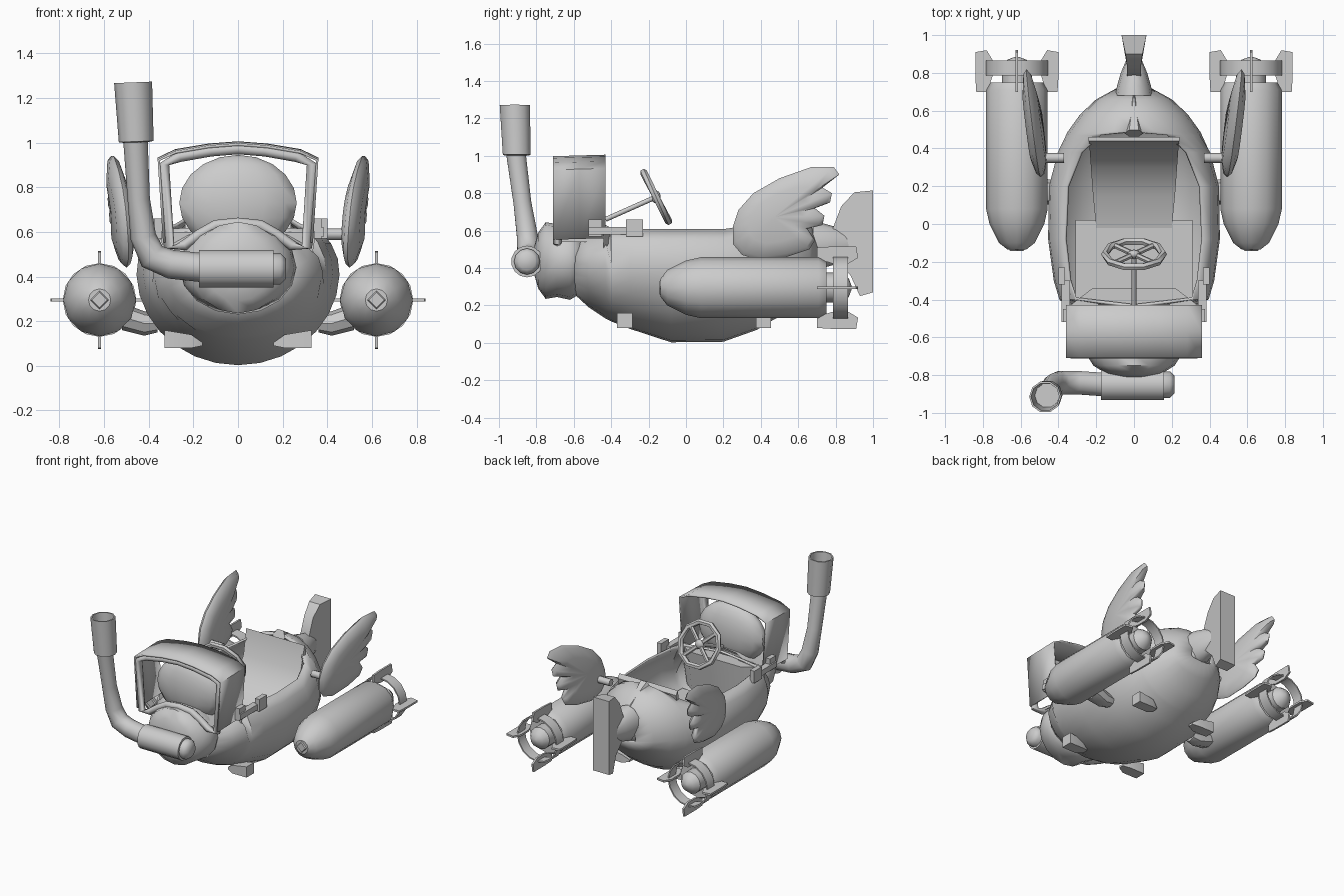
import bpy, bmesh
from math import sin, cos, pi, radians
from mathutils import Vector, Matrix

if "Cube" in bpy.data.objects:
    bpy.data.objects.remove(bpy.data.objects["Cube"])

grey = bpy.data.materials.new("plain_grey")
grey.use_nodes = True
COLOUR = (0.6, 0.6, 0.6, 1)
grey.diffuse_color = COLOUR
grey.node_tree.nodes["Principled BSDF"].inputs["Base Color"].default_value = COLOUR


def finish(name, bm, angle=40):
    bmesh.ops.remove_doubles(bm, verts=bm.verts, dist=0.0005)
    bmesh.ops.recalc_face_normals(bm, faces=bm.faces)
    me = bpy.data.meshes.new(name)
    bm.to_mesh(me)
    bm.free()
    me.materials.append(grey)
    me.shade_smooth()
    me.set_sharp_from_angle(angle=radians(angle))
    ob = bpy.data.objects.new(name, me)
    bpy.context.scene.collection.objects.link(ob)
    return ob


def loft(name, rings, closed=True, caps=True, angle=40):
    bm = bmesh.new()
    rows = [[bm.verts.new(p) for p in r] for r in rings]
    n = len(rows[0])
    for a, b in zip(rows, rows[1:]):
        for i in range(n if closed else n - 1):
            j = (i + 1) % n
            bm.faces.new((a[i], a[j], b[j], b[i]))
    if caps:
        bm.faces.new(rows[0])
        bm.faces.new(rows[-1])
    return finish(name, bm, angle)


def tube(name, path, radii, sides=10, closed=False, angle=50):
    pts = [Vector(p) for p in path]
    n = len(pts)
    rings = []
    for i, p in enumerate(pts):
        a = pts[i - 1] if closed or i else p
        b = pts[(i + 1) % n] if closed or i < n - 1 else p
        d = (b - a).normalized()
        side = d.cross(Vector((0, 1, 0)))
        if side.length < 0.1:
            side = d.cross(Vector((1, 0, 0)))
        side.normalize()
        up = side.cross(d)
        r = radii[i] if isinstance(radii, (list, tuple)) else radii
        rings.append([p + r * (side * cos(2 * pi * k / sides) + up * sin(2 * pi * k / sides))
                      for k in range(sides)])
    if closed:
        rings.append(rings[0])
    return loft(name, rings, caps=not closed, angle=angle)


def oval(cx, y, cz, w, h, n):
    # Ring of points facing along y
    return [(cx + w * cos(2 * pi * k / n), y, cz + h * sin(2 * pi * k / n)) for k in range(n)]


def box(name, lo, hi):
    bm = bmesh.new()
    bmesh.ops.create_cube(bm, size=1)
    lo, hi = Vector(lo), Vector(hi)
    bm.transform(Matrix.Translation((lo + hi) / 2) @ Matrix.Diagonal((*(hi - lo), 1)))
    return finish(name, bm)


def ellipsoid(name, centre, scale, seg=12, rings=8):
    bm = bmesh.new()
    bmesh.ops.create_uvsphere(bm, u_segments=seg, v_segments=rings, radius=1)
    bm.transform(Matrix.Translation(centre) @ Matrix.Diagonal((*scale, 1)))
    return finish(name, bm, 50)


# Hull: stations of y, half width, bottom, top, end angle of the section
stations = [(-.64, .2, .3, .54, 90), (-.52, .33, .19, .6, 90), (-.43, .38, .13, .63, 90),
            (-.4, .395, .115, .735, 38), (-.3, .425, .075, .74, 36), (-.08, .455, .003, .74, 36),
            (.2, .45, .006, .725, 38), (.38, .405, .07, .72, 46), (.47, .36, .125, .74, 60),
            (.49, .35, .135, .74, 90), (.58, .285, .205, .71, 90), (.66, .2, .31, .64, 90),
            (.72, .09, .4, .54, 90)]
rings = []
for y, w, zb, zt, end in stations:
    half = []
    for k in range(11):
        t = radians(-90 + (end + 90) * k / 10)
        half.append((w * cos(t), y, .42 + sin(t) * (zt - .42 if t > 0 else .42 - zb)))
    rings.append([(-x, y, z) for x, y, z in reversed(half)] + half[1:])
hull = loft("hull", rings, closed=False, caps=False, angle=35)
shell = hull.modifiers.new("shell", 'SOLIDIFY')
shell.thickness = .015
shell.offset = -1
ellipsoid("hull_tail_cap", (0, .7, .47), (.1, .03, .08))
tube("rear_deck_spike", [(0, .48, .72), (0, .68, .63)], [.05, .004], 6)

# Cockpit with a curved seat
loft("seat_back", [[(-w, y, z), (w, y, z), (w, y + .02, z - .03), (-w, y + .02, z - .03)]
                   for y, z, w in ((.44, .73, .24), (.4, .55, .235), (.3, .41, .228),
                                   (.15, .32, .217), (-.02, .28, .2))])
box("cockpit_floor", (-.31, -.4, .25), (.31, .02, .28))
loft("dashboard", [[(-.35, -.44, .6), (.35, -.44, .6), (.3, -.44, .3), (-.3, -.44, .3)],
                   [(-.22, -.34, .6), (.22, -.34, .6), (.22, -.38, .3), (-.22, -.38, .3)]])
tilt = Matrix.Translation((0, -.16, .78)) @ Matrix.Rotation(radians(-63), 4, 'X')
tube("steering_column", [(0, -.43, .66), (0, -.16, .78)], .013, 8)
tube("wheel_rim", [tilt @ Vector((.155 * cos(k * pi / 5), .155 * sin(k * pi / 5), 0))
                   for k in range(10)], .02, 6, closed=True)
for k in range(4):
    a = k * pi / 2 + pi / 4
    tube("wheel_spoke", [tilt @ Vector((0, 0, 0)), tilt @ Vector((.15 * cos(a), .15 * sin(a), 0))], .015, 6)
ellipsoid("wheel_hub", (0, -.16, .78), (.035, .025, .035), 8, 6)

# Rounded nose and the blister behind the goggle frame
loft("nose", [oval(0, y, .44, w, h, 16) for y, w, h in
              ((-.81, .07, .08), (-.79, .15, .15), (-.75, .215, .205), (-.69, .252, .195),
               (-.62, .262, .21), (-.57, .24, .18), (-.54, .18, .12))], angle=60)
ellipsoid("windscreen_blister", (0, -.55, .73), (.27, .1, .215), 14, 10)

# Goggle frame: outline from left to right over the top, then over the nose
over = [(.33, .56), (.355, .93), (.28, .965), (.13, .99)]
over = over + [(0, 1.0)] + [(-x, z) for x, z in reversed(over)]
under = [(-.24, .56), (-.17, .61), (-.1, .65), (0, .66), (.1, .65), (.17, .61), (.24, .56)]
tube("goggle_rim", [(x * .935, -.688, z - .028) for x, z in over] +
     [(x, -.688, z - .02) for x, z in under], .024, 8, closed=True)
hood = loft("goggle_hood", [[(x, y, z - .008 + dz) for x, z in over]
                            for y, dz in ((-.71, 0), (-.57, .004), (-.43, .008))],
            closed=False, caps=False, angle=30)
wall = hood.modifiers.new("wall", 'SOLIDIFY')
wall.thickness = .012
wall.offset = 0
loft("goggle_base", [[(x, y, z - .02) for x, z in under] for y in (-.69, -.45)], closed=False, caps=False)
for s in (1, -1):
    for name, y0, y1, z0, z1, x0, x1 in [("strap", -.52, -.3, .58, .62, .34, .385),
                                         ("strap_loop", -.52, -.45, .57, .66, .34, .375),
                                         ("strap_buckle", -.32, -.23, .57, .66, .365, .4)]:
        a, b = sorted((s * x0, s * x1))
        box(name, (a, y0, z0), (b, y1, z1))

# Snorkel with an open cup
tube("snorkel_mouthpiece", [(-.175, -.85, .435), (.16, -.85, .435)], .085, 14)
tube("mouthpiece_cap", [(.14, -.85, .435), (.19, -.85, .435), (.215, -.85, .435)], [.07, .07, .045], 12)
tube("snorkel_pipe", [(-.16, -.85, .44), (-.3, -.84, .455), (-.385, -.84, .49), (-.425, -.85, .58),
                      (-.445, -.875, .75), (-.46, -.91, 1.02)], [.065, .065, .065, .058, .05, .055], 10)
loft("snorkel_cup", [[(x + r * cos(k * pi / 5), y + r * sin(k * pi / 5), z + .04 * r * cos(k * pi / 5))
                      for k in range(10)]
                     for x, y, z, r in ((-.455, -.905, 1, .05), (-.456, -.905, 1.005, .078),
                                        (-.47, -.915, 1.27, .085), (-.47, -.915, 1.27, .075),
                                        (-.46, -.908, 1.06, .065))])

# Tail rudder, flaring toward its rear edge
outline = [(.78, .6), (.83, .73), (.9, .805), (1, .815), (1, .27), (.93, .25), (.88, .36), (.78, .46)]
loft("rudder", [[(s * (.036 + .03 * max(0, (y - .86) / .14)), y, z) for y, z in outline] for s in (1, -1)])
loft("rudder_neck", [oval(0, y, .52, w, h, 12) for y, w, h in
                     ((.68, .1, .13), (.73, .09, .12), (.8, .07, .1), (.88, .036, .07))])

# Feathered wing outline in y and z
feathers = [(.25, .53), (.25, .62), (.28, .71), (.36, .8), (.5, .88), (.67, .94), (.79, .94), (.82, .9),
            (.73, .83), (.78, .8), (.77, .75), (.69, .72), (.74, .68), (.73, .63), (.65, .61),
            (.69, .55), (.66, .5), (.54, .46), (.4, .44), (.3, .47)]
torpedo = [(-.135, .05), (-.1, .095), (0, .145), (.08, .163), (.71, .163), (.75, .14),
           (.75, .08), (.83, .08), (.87, .05), (.885, .01)]

for s in (1, -1):
    # Wings and their rods
    rings = []
    for shrink, off in ((.05, -.045), (.6, -.04), (.92, -.02), (1, 0), (.92, .02), (.6, .04), (.05, .045)):
        ring = []
        for y, z in feathers:
            y, z = .47 + (y - .47) * shrink, .67 + (z - .67) * shrink
            ring.append((s * (.485 + .1 * (y - .25) + .06 * (z - .44) + off), y, z))
        rings.append(ring)
    loft("wing", rings, angle=60)
    tube("wing_rod", [(s * .37, .35, .59), (s * .5, .35, .59)], .026, 8)

    # Side torpedoes
    cx, cz = s * .62, .295
    loft("torpedo", [oval(cx, y, cz, r, r, 12) for y, r in torpedo], angle=35)
    tube("torpedo_tip", [(cx, -.143, cz), (cx, -.13, cz)], [.035, .045], 4)
    duct = [(.785, .165), (.865, .165), (.865, .155), (.785, .155), (.785, .165)]
    loft("torpedo_duct", [oval(cx, y, cz, r, r, 16) for y, r in duct], caps=False)
    fin = [(.7, .155), (.7, .215), (.78, .22), (.91, .22), (.92, .16), (.87, .13), (.78, .13)]
    for q in range(4):
        c, d = round(cos(q * pi / 2)), round(sin(q * pi / 2))
        loft("torpedo_fin", [[(cx + c * r - d * h, y, cz + d * r + c * h) for y, r in fin]
                             for h in (-.007, .007)])

    # Pylon joining the torpedo to the hull
    loft("pylon", [[(s * x, .17 + w * cos(k * pi / 4), z + h * sin(k * pi / 4)) for k in range(8)]
                   for x, z, w, h in ((.36, .19, .05, .04), (.42, .19, .06, .055), (.52, .22, .08, .06))])

    # Feet, tapering toward the centre line
    for y0, y1 in ((-.37, -.285), (.375, .455)):
        m = (y0 + y1) / 2
        loft("foot", [[(s * .33, y0, .08), (s * .33, y1, .08), (s * .33, y1, .16), (s * .33, y0, .16)],
                      [(s * .21, y0, .08), (s * .21, y1, .08), (s * .21, y1, .14), (s * .21, y0, .14)],
                      [(s * .16, m - .02, .09), (s * .16, m + .02, .09),
                       (s * .16, m + .02, .105), (s * .16, m - .02, .105)]])
